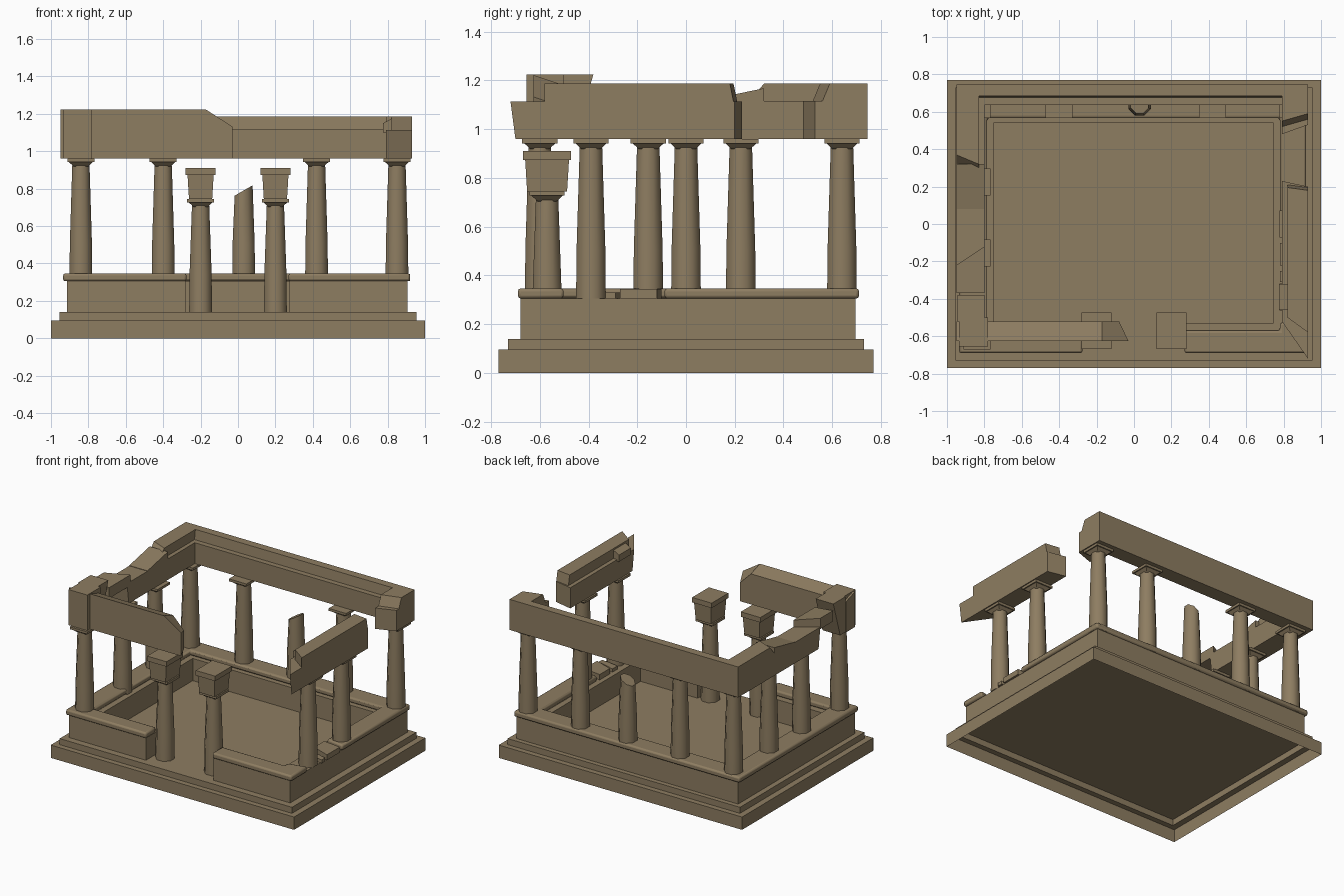
import bpy, bmesh, math

cube = bpy.data.objects.get("Cube")
if cube:
    bpy.data.objects.remove(cube, do_unlink=True)

stone = bpy.data.materials.new("sandstone")
stone.use_nodes = True
COLOUR = (0.27, 0.205, 0.12, 1)
stone.diffuse_color = COLOUR
stone.node_tree.nodes["Principled BSDF"].inputs["Base Color"].default_value = COLOUR


def finish(name, bm, fix=True):
    if fix:
        bmesh.ops.recalc_face_normals(bm, faces=bm.faces)
    mesh = bpy.data.meshes.new(name)
    bm.to_mesh(mesh)
    bm.free()
    mesh.materials.append(stone)
    obj = bpy.data.objects.new(name, mesh)
    bpy.context.collection.objects.link(obj)
    return obj


def smooth(obj, degrees=50):
    bpy.ops.object.select_all(action='DESELECT')
    obj.select_set(True)
    bpy.context.view_layer.objects.active = obj
    bpy.ops.object.shade_smooth_by_angle(angle=math.radians(degrees))


def slab(name, outline, z0, z1, bevel=0):
    """Extrude a flat outline upwards."""
    bm = bmesh.new()
    face = bm.faces.new([bm.verts.new((x, y, z0)) for x, y in outline])
    top = bmesh.ops.extrude_face_region(bm, geom=[face])["geom"]
    for v in top:
        if isinstance(v, bmesh.types.BMVert):
            v.co.z = z1
    obj = finish(name, bm)
    if bevel:
        mod = obj.modifiers.new("worn_edge", 'BEVEL')
        mod.width, mod.segments = bevel, 2
        smooth(obj)
    return obj


def block(name, xs, ys, zs, warp=None):
    """Box whose corners may be shifted; warp gets 0/1 flags for each corner."""
    bm = bmesh.new()
    bmesh.ops.create_cube(bm, size=1)
    for v in bm.verts:
        i, j, k = (int(c > 0) for c in v.co)
        v.co = (xs[i], ys[j], zs[k])
        if warp:
            dx, dy, dz = warp(i, j, k)
            v.co.x += dx
            v.co.y += dy
            v.co.z += dz
    return finish(name, bm)


def lathe(name, x, y, rings, sides=8, turn=math.pi / 8, lean=0):
    """Stack of regular rings (radius, height); lean tilts the topmost ring."""
    bm = bmesh.new()
    loops = []
    for n, (r, z) in enumerate(rings):
        tilt = lean if n == len(rings) - 1 else 0
        angles = [turn + math.tau * s / sides for s in range(sides)]
        loops.append([bm.verts.new((x + r * math.cos(a), y + r * math.sin(a),
                                    z + tilt * math.cos(a))) for a in angles])
    for low, high in zip(loops, loops[1:]):
        for s in range(sides):
            t = (s + 1) % sides
            bm.faces.new((low[s], low[t], high[t], high[s]))
    bm.faces.new(loops[0])
    bm.faces.new(loops[-1])
    obj = finish(name, bm)
    smooth(obj)
    return obj


# Stepped base, open underneath
bm = bmesh.new()
rings = []
for hx, hy, z in ((1, .77, 0), (1, .77, .095), (.955, .73, .095), (.955, .73, .14)):
    rings.append([bm.verts.new((sx * hx, sy * hy, z))
                  for sx, sy in ((-1, -1), (1, -1), (1, 1), (-1, 1))])
for low, high in zip(rings, rings[1:]):
    for s in range(4):
        t = (s + 1) % 4
        bm.faces.new((low[s], low[t], high[t], high[s]))
bm.faces.new(rings[-1])
finish("stepped_base", bm, fix=False)

# Low wall with a front opening
slab("low_wall", [(.275, -.68), (.905, -.68), (.905, .695), (-.915, .695), (-.915, -.68),
                  (-.28, -.68), (-.28, -.53), (-.75, -.53), (-.75, .54), (.745, .54),
                  (.745, -.53), (.275, -.53)], .14, .305)

# Wall coping, broken along the right side
slab("coping_main", [(.92, -.09), (.92, .71), (-.935, .71), (-.935, -.69), (-.275, -.69),
                     (-.275, -.57), (-.785, -.57), (-.785, .567), (.78, .567), (.78, -.07)],
     .305, .347, .012)
slab("coping_front_right", [(.27, -.69), (.92, -.69), (.92, -.5), (.78, -.53),
                            (.78, -.57), (.27, -.57)], .305, .347, .012)
slab("coping_fragment_large", [(.92, -.27), (.92, -.12), (.78, -.1), (.78, -.22)], .305, .345)
slab("coping_fragment_small", [(.92, -.33), (.92, -.29), (.78, -.25), (.78, -.31)], .305, .33)


# Standing columns with square capitals
def column(name, x, y, base, top):
    lathe(name + "_shaft", x, y, [(.066, base), (.064, base + .2), (.05, top - .035)])
    lathe(name + "_neck", x, y, [(.054, top - .042), (.066, top - .034), (.09, top - .018)],
          4, math.pi / 4)
    block(name + "_abacus", (x - .072, x + .072), (y - .072, y + .072), (top - .018, top))


places = [(-.84, .64), (-.40, .64), (.42, .64), (.85, .64), (-.84, .225),
          (-.84, -.155), (-.84, -.6), (.85, 0), (.85, -.39)]
for n, (x, y) in enumerate(places):
    column(f"column_{n + 1}", x, y, .305, .96)

# Entrance columns carrying loose blocks
for side, x in (("right", -.2), ("left", .2)):
    column("entrance_column_" + side, x, -.57, .14, .745)
    block("entrance_block_" + side, (x - .07, x + .07), (-.66, -.48), (.745, .875),
          lambda i, j, k: ((2 * i - 1) * (k - 1) * .008, (2 * j - 1) * (k - 1) * .008, 0))
    block("entrance_block_cap_" + side, (x - .08, x + .08), (-.668, -.472), (.873, .91))

# Broken back column
lathe("broken_column", .03, .64, [(.066, .305), (.064, .5), (.052, .79)], lean=.03)

# Back beam, stepped on the inside
block("back_beam_lower", (-.95, .93), (.635, .745), (.96, 1.115))
block("back_beam_upper", (-.95, .93), (.675, .745), (1.115, 1.187),
      lambda i, j, k: (0, (1 - j) * k * .01, 0))

# Short return at the back right corner
block("back_right_return_lower", (.79, .93), (.5, .7), (.96, 1.115),
      lambda i, j, k: (0, (1 - j) * (.05 * i - .02), 0))
block("back_right_return_upper", (.79, .93), (.52, .7), (1.115, 1.187),
      lambda i, j, k: (0, (1 - j) * (.04 * i + .03 * k), 0))

# Left beam with broken upper course
block("side_beam_lower", (-.95, -.8), (-.2, .7), (.96, 1.115),
      lambda i, j, k: (0, (1 - j) * (.06 * i - .02 * k), 0))
block("side_beam_upper", (-.95, -.83), (.26, .7), (1.115, 1.187),
      lambda i, j, k: (0, (1 - j) * (.06 * k + .05 * (1 - i)), 0))
block("side_beam_slope", (-.95, -.8), (.08, .32), (1.1, 1.118),
      lambda i, j, k: (0, 0, k * j * .05))
block("side_beam_fragment", (-.95, -.8), (-.37, -.17), (1.1, 1.18),
      lambda i, j, k: (0, j * (.1 * i - .05), -.015 * i))

# Front beam and its corner return
block("front_beam", (-.95, -.17), (-.625, -.52), (.96, 1.222),
      lambda i, j, k: (0, 0, -.035 * j * k))
block("front_beam_broken_end", (-.17, -.05), (-.625, -.52), (.96, 1.222),
      lambda i, j, k: (i * (.02 - .05 * j), 0, k * (-.09 * i - .035 * j)))
block("front_corner_block", (-.935, -.78), (-.655, -.5), (.96, 1.224))
block("front_corner_return", (-.945, -.8), (-.52, -.38), (.96, 1.224),
      lambda i, j, k: (0, j * (1 - k) * -.08, 0))

# Right beam with slanted breaks at both ends
block("right_beam_lower", (.79, .93), (-.5, .23), (.96, 1.113),
      lambda i, j, k: (0, (j - 1) * (.2 * i + .02 * k) - j * .03 * i, 0))
block("right_beam_upper", (.82, .93), (-.5, .21), (1.113, 1.187),
      lambda i, j, k: (0, (j - 1) * .08 * i - j * .03 * (i + k) * .5, 0))
block("right_beam_ledge_block", (.775, .83), (-.46, -.32), (1.1, 1.15),
      lambda i, j, k: (0, 0, k * i * .03))
